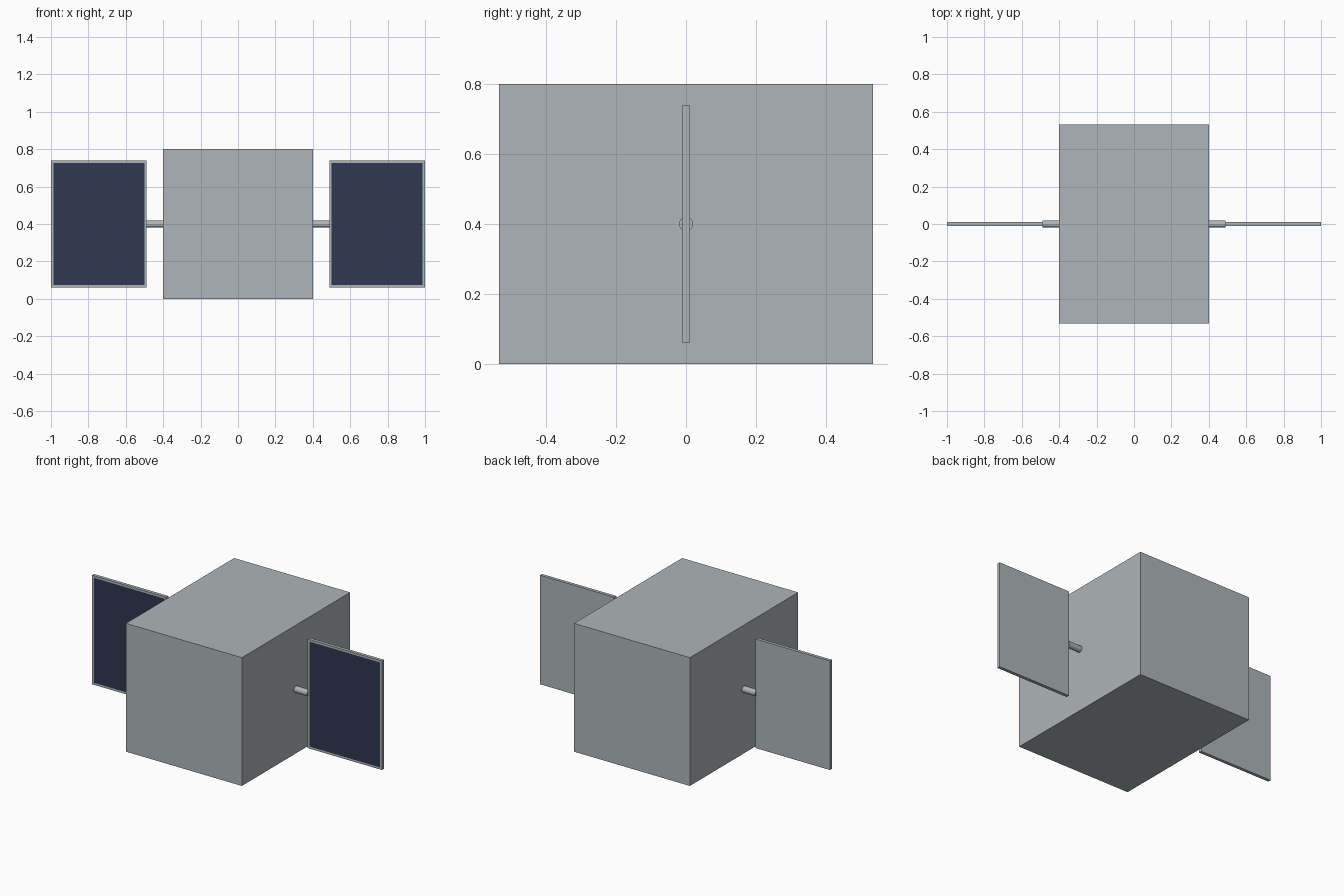
import bpy, bmesh
from mathutils import Matrix, Vector

cube = bpy.data.objects.get("Cube")
if cube:
    bpy.data.objects.remove(cube, do_unlink=True)


def material(name, rgb):
    m = bpy.data.materials.new(name)
    m.use_nodes = True
    m.diffuse_color = (*rgb, 1)
    m.node_tree.nodes["Principled BSDF"].inputs["Base Color"].default_value = (*rgb, 1)
    return m


grey = material("hull grey", (0.42, 0.46, 0.48))
blue = material("solar cell blue", (0.029, 0.038, 0.083))


def finish(bm, name, *mats):
    mesh = bpy.data.meshes.new(name)
    bm.to_mesh(mesh)
    bm.free()
    for m in mats:
        mesh.materials.append(m)
    obj = bpy.data.objects.new(name, mesh)
    bpy.context.collection.objects.link(obj)
    return obj


def box(center, size):
    bm = bmesh.new()
    bmesh.ops.create_cube(bm, size=1, matrix=Matrix.Translation(center) @ Matrix.Diagonal((*size, 1)))
    return bm


MID_Z = 0.4

# Main body
finish(box((0, 0, MID_Z), (0.8, 1.066, 0.8)), "body", grey)

for side, sign in (("left", 1), ("right", -1)):
    # Axle joining the body to the panel
    bm = bmesh.new()
    place = Matrix.Translation((sign * 0.44, 0, MID_Z)) @ Matrix.Rotation(1.5708, 4, "Y")
    bmesh.ops.create_cone(bm, cap_ends=True, segments=12, radius1=0.02, radius2=0.02,
                          depth=0.1, matrix=place)
    finish(bm, side + "_axle", grey)

    # Framed panel with blue cells on the front face only
    bm = box((sign * 0.744, 0, MID_Z), (0.512, 0.02, 0.68))
    bm.normal_update()
    front = [f for f in bm.faces if f.normal.dot(Vector((0, -1, 0))) > 0.9]
    bmesh.ops.inset_region(bm, faces=front, thickness=0.013, use_even_offset=True)
    for f in front:
        f.material_index = 1
    finish(bm, side + "_solar_panel", grey, blue)
